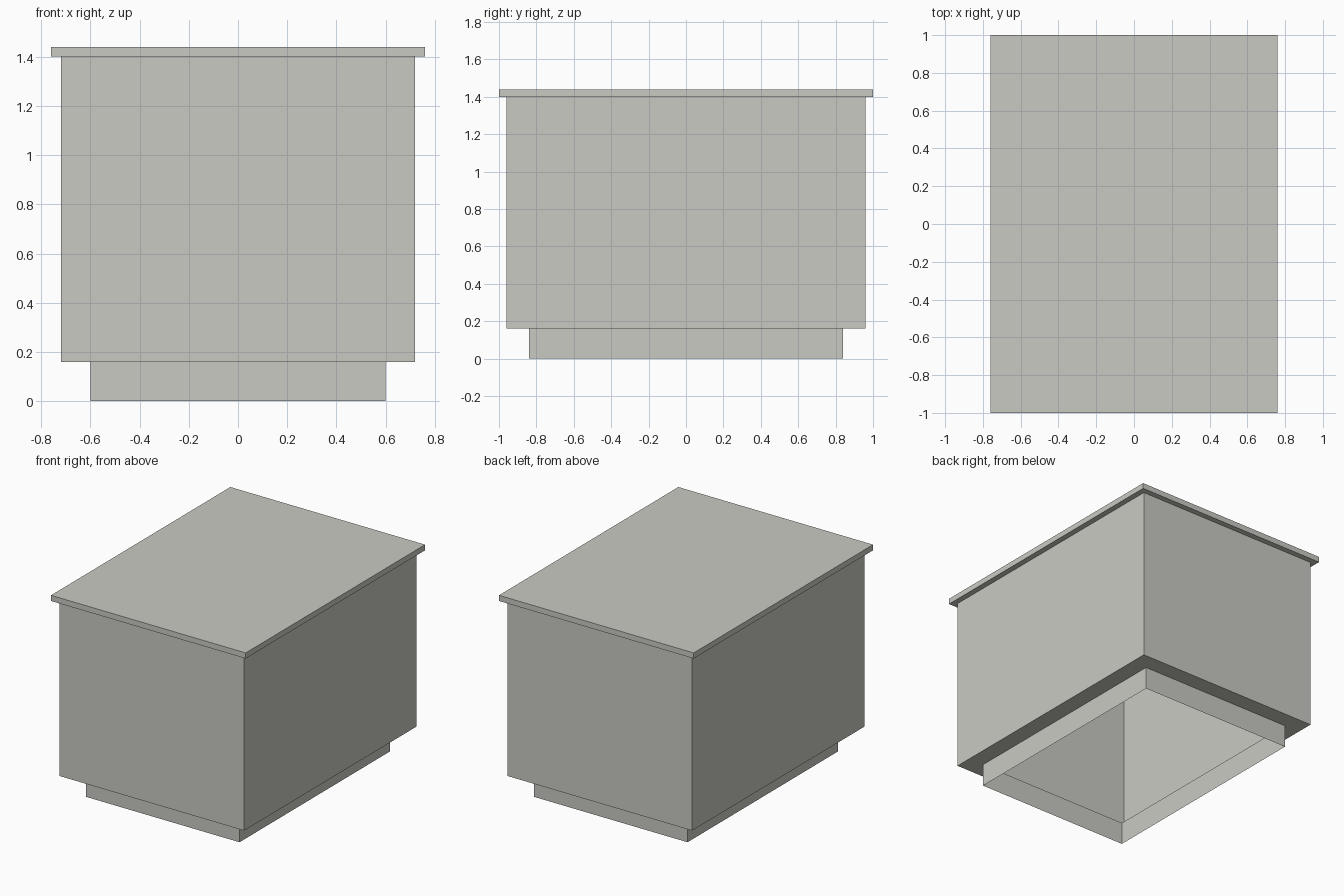
import bpy
import bmesh

if "Cube" in bpy.data.objects:
    bpy.data.objects.remove(bpy.data.objects["Cube"])

# One warm grey for the whole cabinet
grey = bpy.data.materials.new("warm_grey")
grey.diffuse_color = (0.59, 0.59, 0.55, 1.0)
grey.use_nodes = True
grey.node_tree.nodes["Principled BSDF"].inputs["Base Color"].default_value = grey.diffuse_color


def shell(name, rings, cap=False):
    """Thin rectangular shell through (half_x, half_y, z) rings, bottom to top."""
    bm = bmesh.new()
    loops = [[bm.verts.new((sx * hx, sy * hy, z))
              for sx, sy in ((-1, -1), (1, -1), (1, 1), (-1, 1))]
             for hx, hy, z in rings]
    for low, high in zip(loops, loops[1:]):
        for i in range(4):
            j = (i + 1) % 4
            bm.faces.new((low[i], low[j], high[j], high[i]))
    if cap:
        bm.faces.new(loops[-1])
    mesh = bpy.data.meshes.new(name)
    bm.to_mesh(mesh)
    bm.free()
    mesh.materials.append(grey)
    obj = bpy.data.objects.new(name, mesh)
    bpy.context.collection.objects.link(obj)
    return obj


# Recessed plinth, open underneath
shell("plinth", [(0.60, 0.84, 0.0), (0.60, 0.84, 0.16)])

# Hollow cabinet body with a ledge stepping out from the plinth
shell("cabinet_body", [(0.60, 0.84, 0.16), (0.72, 0.96, 0.16), (0.72, 0.96, 1.40)])

# Overhanging countertop
shell("countertop", [(0.72, 0.96, 1.40), (0.76, 1.0, 1.40), (0.76, 1.0, 1.44)], cap=True)
